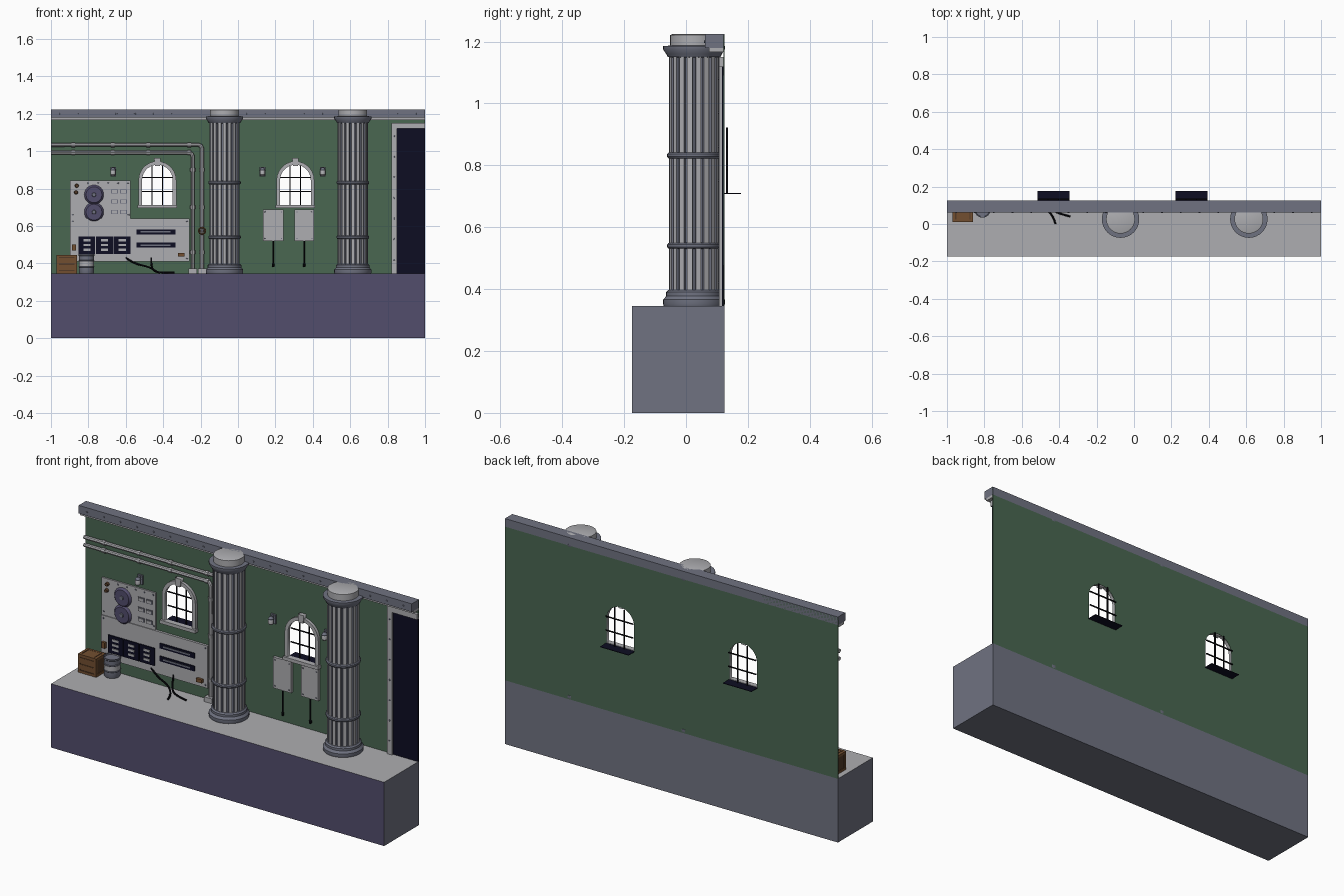
import bpy, bmesh, math
from mathutils import Matrix, Vector

if "Cube" in bpy.data.objects:
    bpy.data.objects.remove(bpy.data.objects["Cube"])

def mat(name, r, g, b):
    m = bpy.data.materials.new(name)
    m.diffuse_color = (r, g, b, 1)
    m.use_nodes = True
    m.node_tree.nodes["Principled BSDF"].inputs["Base Color"].default_value = m.diffuse_color
    return m

LIGHT = mat("light grey", .42, .42, .44)
SLATE = mat("slate grey", .16, .17, .22)
GREEN = mat("wall green", .067, .135, .083)
PURPLE = mat("dull purple", .085, .074, .15)
NAVY = mat("dark navy", .004, .004, .016)
BLACK = mat("black", .003, .003, .005)
WOOD = mat("wood brown", .17, .078, .03)
DARKWOOD = mat("dark wood", .085, .042, .02)
FLOOR, BACK = .346, .123   # floor height, wall mounting plane

def finish(name, bm, mats, smooth=False):
    bmesh.ops.recalc_face_normals(bm, faces=bm.faces)
    me = bpy.data.meshes.new(name)
    bm.to_mesh(me)
    bm.free()
    for m in mats:
        me.materials.append(m)
    if smooth:
        me.shade_smooth()
        me.set_sharp_from_angle(angle=math.radians(35))
    ob = bpy.data.objects.new(name, me)
    bpy.context.collection.objects.link(ob)
    return ob

def boxes(name, m, *dims):
    """Boxes given as (x0, x1, y0, y1, z0, z1)."""
    bm = bmesh.new()
    for x0, x1, y0, y1, z0, z1 in dims:
        bmesh.ops.create_cube(bm, size=1, matrix=Matrix.Translation(((x0+x1)/2, (y0+y1)/2, (z0+z1)/2))
                              @ Matrix.Diagonal((x1-x0, y1-y0, z1-z0, 1)))
    return finish(name, bm, [m])

def studs(name, m, r, depth, y, points, n=8):
    """Discs facing the front at (x, z) points, back face at y."""
    bm = bmesh.new()
    for x, z in points:
        bmesh.ops.create_cone(bm, cap_ends=True, segments=n, radius1=r, radius2=r*.8, depth=depth,
                              matrix=Matrix.Translation((x, y-depth/2, z)) @ Matrix.Rotation(math.pi/2, 4, 'X'))
    return finish(name, bm, [m], True)

def lathe(name, profile, x, y, m, n=32):
    bm = bmesh.new()
    rings = [[bm.verts.new((x+r*math.cos(2*math.pi*i/n), y+r*math.sin(2*math.pi*i/n), z)) for i in range(n)]
             for r, z in profile]
    for a, b in zip(rings, rings[1:]):
        for i in range(n):
            j = (i+1) % n
            bm.faces.new((a[i], a[j], b[j], b[i]))
    bm.faces.new(rings[0])
    bm.faces.new(rings[-1])
    return finish(name, bm, [m], True)

def curve_mesh(name, cu, m, loc=(0, 0, 0), rot=(0, 0, 0), smooth=False):
    tmp = bpy.data.objects.new(name + "_curve", cu)
    bpy.context.collection.objects.link(tmp)
    me = bpy.data.meshes.new_from_object(tmp.evaluated_get(bpy.context.evaluated_depsgraph_get()))
    bpy.data.objects.remove(tmp)
    me.materials.clear()
    me.materials.append(m)
    if smooth:
        me.shade_smooth()
        me.set_sharp_from_angle(angle=math.radians(40))
    ob = bpy.data.objects.new(name, me)
    ob.location, ob.rotation_euler = loc, rot
    bpy.context.collection.objects.link(ob)

def plate(name, outlines, y0, y1, m):
    """Flat plate in the xz plane; later outlines cut holes."""
    cu = bpy.data.curves.new(name, 'CURVE')
    cu.dimensions, cu.fill_mode, cu.extrude = '2D', 'BOTH', (y1-y0)/2
    for pts in outlines:
        s = cu.splines.new('POLY')
        s.points.add(len(pts)-1)
        for p, (x, z) in zip(s.points, pts):
            p.co = (x, z, 0, 1)
        s.use_cyclic_u = True
    curve_mesh(name, cu, m, (0, (y0+y1)/2, 0), (math.pi/2, 0, 0))

def tube(name, pts, r, m, smooth_path=False):
    cu = bpy.data.curves.new(name, 'CURVE')
    cu.dimensions, cu.bevel_depth, cu.bevel_resolution, cu.use_fill_caps = '3D', r, 2, True
    s = cu.splines.new('NURBS' if smooth_path else 'POLY')
    s.points.add(len(pts)-1)
    for p, c in zip(s.points, pts):
        p.co = (*c, 1)
    if smooth_path:
        s.use_endpoint_u, s.order_u, s.resolution_u = True, 3, 6
    curve_mesh(name, cu, m, smooth=True)

def arch(cx, r, z0, spring):
    return [(cx-r, z0), (cx+r, z0)] + [(cx+r*math.cos(a*math.pi/14), spring+r*math.sin(a*math.pi/14)) for a in range(15)]

# platform: purple front, pale top, slate elsewhere
base = boxes("platform", SLATE, (-1, 1, -.175, .125, 0, FLOOR))
base.data.materials.append(PURPLE)
base.data.materials.append(LIGHT)
for p in base.data.polygons:
    p.material_index = 1 if p.normal.y < -.5 else 2 if p.normal.z > .5 else 0

# wall with two arched openings
WINDOWS = (-.431, .307)
plate("wall", [[(-1, FLOOR), (1, FLOOR), (1, 1.222), (-1, 1.222)]] + [arch(c, .083, .71, .845) for c in WINDOWS],
      .122, .125, GREEN)

# cornice beam with lip and rivets
boxes("cornice", SLATE, (-1, 1, .062, .125, 1.18, 1.224))
boxes("cornice_lip", LIGHT, (-1, 1, .075, BACK, 1.166, 1.18))
studs("cornice_rivets", SLATE, .005, .005, .063, [(-.95+.1*i, 1.2) for i in range(20)])

# windows: surround, keystone, ledge, glazing bars, outer sill
for c in WINDOWS:
    plate("window_surround", [arch(c, .101, .71, .845), arch(c, .082, .711, .845)], .106, BACK, LIGHT)
    plate("window_keystone", [[(c-.013, .92), (c+.013, .92), (c+.018, .964), (c-.018, .964)]], .1, BACK, LIGHT)
    boxes("window_ledge", LIGHT, (c-.106, c+.106, .095, BACK, .695, .713))
    h = .845 + math.sqrt(.083**2-.028**2)
    boxes("glazing_bars", BLACK, *[(c+s*.028-.0025, c+s*.028+.0025, .129, .135, .71, h) for s in (-1, 1)],
          *[(c-.083, c+.083, .129, .135, z-.0025, z+.0025) for z in (.785, .86)])
    boxes("outer_sill", NAVY, (c-.086, c+.086, .124, .177, .708, .711))

# fluted columns
def fluted_shaft(x, y):
    bm, flutes, rings = bmesh.new(), 18, []
    for z in (.39, 1.155):
        ring = []
        for i in range(flutes):
            for f, r in ((-.3, .081), (.3, .081), (.38, .071), (.62, .071)):
                a = 2*math.pi*(i+f)/flutes - math.pi/2
                ring.append(bm.verts.new((x+r*math.cos(a), y+r*math.sin(a), z)))
        rings.append(ring)
    n = len(rings[0])
    for i in range(n):
        j = (i+1) % n
        face = bm.faces.new((rings[0][i], rings[0][j], rings[1][j], rings[1][i]))
        face.material_index = 0 if i % 4 == 0 else 1
    finish("column_shaft", bm, [LIGHT, SLATE])

for x in (-.072, .614):
    y = .026
    fluted_shaft(x, y)
    lathe("column_foot", [(.098, FLOOR), (.1, .352), (.1, .366), (.093, .374), (.09, .378), (.09, .39), (.083, .397), (.07, .397)], x, y, SLATE)
    for z in (.54, .832):
        lathe("column_band", [(.07, z-.01), (.083, z-.009), (.087, z-.004), (.087, z+.004), (.083, z+.009), (.07, z+.01)], x, y, SLATE)
    lathe("column_capital", [(.07, 1.148), (.085, 1.15), (.09, 1.16), (.1, 1.175), (.1, 1.186), (.075, 1.187)], x, y, SLATE)
    lathe("column_top", [(.077, 1.18), (.077, 1.221), (.07, 1.224)], x, y, LIGHT)

# doorway at the right end
boxes("door", NAVY, (.85, 1, .117, BACK, FLOOR, 1.12))
boxes("door_frame", LIGHT, (.82, .85, .107, BACK, FLOOR, 1.15), (.85, 1, .107, BACK, 1.12, 1.15))
studs("door_rivets", SLATE, .005, .004, .108, [(.835, .42+.11*i) for i in range(7)])

# control panels
boxes("upper_panel", LIGHT, (-.898, -.576, .113, BACK, .64, .842))
boxes("lower_panel", LIGHT, (-.898, -.26, .109, BACK, .41, .64))
studs("panel_rivets", SLATE, .005, .004, .114, [(-.8+.053*i, .828) for i in range(5)] + [(-.585, .66), (-.885, .66)])
studs("panel_rivets_lower", SLATE, .005, .004, .11, [(a, b) for a in (-.885, -.273) for b in (.425, .625)])
studs("vent_discs", PURPLE, .053, .012, .114, [(-.77, .767), (-.77, .674)], 24)
studs("vent_hubs", SLATE, .012, .006, .103, [(-.77, .767), (-.77, .674)], 12)
studs("knobs", DARKWOOD, .011, .014, .114, [(-.862, .815), (-.866, .78)], 12)
boxes("switch_plates", SLATE, *[(x-.018, x+.018, .109, .114, z-.011, z+.011) for x in (-.66, -.612) for z in (.785, .73, .675)])
boxes("switch_faces", LIGHT, *[(x-.014, x+.014, .106, .11, z-.008, z+.008) for x in (-.66, -.612) for z in (.785, .73, .675)])
SCREENS = (-.809, -.714, -.62)
boxes("screens", NAVY, *[(x-.045, x+.045, .103, .11, .45, .545) for x in SCREENS])
boxes("screen_bars", LIGHT, *[(x-.018, x+.02, .1, .104, z-.006, z+.006) for x in SCREENS for z in (.473, .498, .523)])
boxes("slots", NAVY, *[(-.544, -.335, .104, .11, z-.014, z+.014) for z in (.568, .498)])
boxes("slot_strips", SLATE, *[(-.52, -.36, .101, .105, z-.004, z+.004) for z in (.568, .498)])
boxes("panel_handles", WOOD, (-.887, -.867, .095, .11, .468, .5), (-.32, -.285, .095, .11, .436, .455))

# wall cabinets with hanging leads
for x0, x1, cx in ((.134, .244, .188), (.303, .407, .354)):
    boxes("cabinet", LIGHT, (x0, x1, .107, BACK, .52, .688))
    studs("cabinet_rivets", SLATE, .004, .004, .108, [(a, b) for a in (x0+.012, x1-.012) for b in (.533, .675)])
    tube("cabinet_lead", [(cx, .115, .525), (cx, .115, .39)], .0035, BLACK)
    lathe("lead_plug", [(.004, .38), (.007, .384), (.007, .398), (.003, .402)], cx, .115, BLACK, 8)

# pipes along the wall, with couplings, feet and valve wheel
PY = .11
for z, x in ((1.034, -.192), (.992, -.242)):
    tube("wall_pipe", [(-1, PY, z), (x-.02, PY, z), (x-.006, PY, z-.006), (x, PY, z-.02), (x, PY, FLOOR)], .0105, LIGHT)
    for cx in (-.88, -.67, -.48, -.26):
        tube("pipe_coupling", [(cx-.009, PY, z), (cx+.009, PY, z)], .0135, LIGHT)
    for cz in (.46, .7, .9):
        tube("pipe_coupling", [(x, PY, cz-.009), (x, PY, cz+.009)], .0135, LIGHT)
    boxes("pipe_foot", LIGHT, (x-.023, x+.023, .088, BACK, FLOOR, .372))
bm = bmesh.new()
rings = []
for i in range(16):
    a = i*math.pi/8
    rings.append([bm.verts.new((-.192+(.018+.004*math.cos(t))*math.cos(a), .088+.004*math.sin(t),
                                .574+(.018+.004*math.cos(t))*math.sin(a))) for t in (k*math.pi/3 for k in range(6))])
for i in range(16):
    for k in range(6):
        a, b = rings[i], rings[(i+1) % 16]
        bm.faces.new((a[k], b[k], b[(k+1) % 6], a[(k+1) % 6]))
finish("valve_wheel", bm, [WOOD], True)
boxes("valve_spokes", WOOD, (-.21, -.174, .086, .09, .571, .577), (-.195, -.189, .086, .09, .556, .592))
tube("valve_stem", [(-.192, .084, .574), (-.192, PY, .574)], .005, SLATE)

# wall lamps
for x in (-.668, .131, .453):
    boxes("lamp_bracket", SLATE, (x-.015, x+.015, .113, BACK, .865, .915), (x-.005, x+.005, .09, .115, .9, .91))
    lathe("lamp_body", [(.009, .868), (.014, .874), (.014, .896), (.008, .906)], x, .095, LIGHT, 12)
    lathe("lamp_cap", [(.015, .896), (.015, .9), (.006, .912)], x, .095, SLATE, 12)

# wooden crate with framing boards
x0, x1, y0, y1, z1, t = -.97, -.86, .012, .095, .446, .013
boxes("crate", DARKWOOD, (x0+.003, x1-.003, y0+.003, y1-.003, FLOOR, z1-.003))
boxes("crate_boards", WOOD,
      *[(a, a+t, b, b+t, FLOOR, z1) for a in (x0, x1-t) for b in (y0, y1-t)],
      *[(x0, x1, b, b+t, c, c+t) for b in (y0, y1-t) for c in (FLOOR, z1-t)],
      *[(a, a+t, y0, y1, c, c+t) for a in (x0, x1-t) for c in (FLOOR, z1-t)],
      (x0+t, x1-t, y0+.001, y0+.006, .365, .392), (x0+t, x1-t, y0+.001, y0+.006, .398, .428),
      (x0+.02, x1-.02, y0+t, y1-t, z1-.006, z1-.001))

# ribbed metal drum
lathe("drum", [(.038, FLOOR), (.04, .35), (.04, .378), (.043, .381), (.04, .384), (.04, .412), (.043, .415), (.04, .418),
               (.041, .44), (.044, .443), (.044, .45), (.039, .45), (.038, .442)], -.81, .078, SLATE, 24)
lathe("drum_sleeve", [(.0412, .386), (.0412, .41)], -.81, .078, LIGHT, 24)

# loose cables on the floor
tube("cable_long", [(-.6, .112, .43), (-.56, .1, .4), (-.47, .08, .38), (-.43, .04, .352), (-.42, 0, .351)], .005, BLACK, True)
tube("cable_short", [(-.464, .112, .43), (-.465, .1, .39), (-.45, .08, .355), (-.4, .055, .351), (-.34, .04, .351)], .005, BLACK, True)
